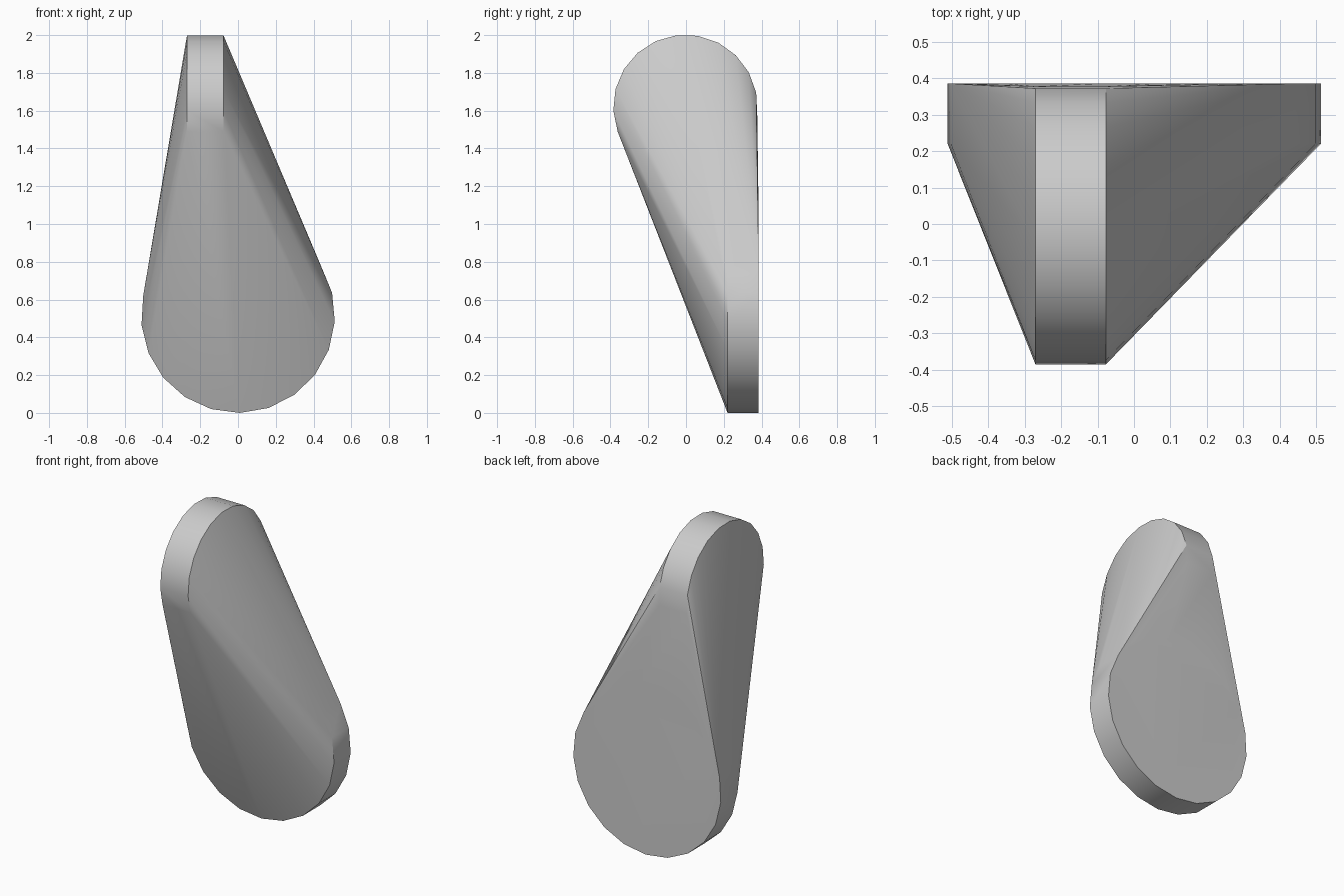
import bpy
import bmesh
from math import sin, cos, radians, tau
from mathutils import Vector

cube = bpy.data.objects.get("Cube")
if cube:
    bpy.data.objects.remove(cube, do_unlink=True)

SIDES = 21

grey = bpy.data.materials.new("plain grey")
grey.use_nodes = True
colour = (0.6, 0.6, 0.6, 1)
grey.diffuse_color = colour
grey.node_tree.nodes["Principled BSDF"].inputs["Base Color"].default_value = colour


def add_disc(bm, centre, axis, across, start, end, radius, phase):
    """Add the two rims of a short cylinder lying along a horizontal axis."""
    for depth in (start, end):
        for i in range(SIDES):
            a = phase + tau * i / SIDES
            bm.verts.new(centre + axis * depth
                         + across * radius * sin(a) + Vector((0, 0, radius * cos(a))))


X, Y = Vector((1, 0, 0)), Vector((0, 1, 0))
bm = bmesh.new()

# Lower disc faces the front, upper disc faces the side
add_disc(bm, Vector((0, 0, 0.513)), Y, X, 0.22, 0.385, 0.513, radians(179))
add_disc(bm, Vector((0, -0.003, 1.62)), X, Y, -0.27, -0.077, 0.382, radians(10))

# One taut skin around both discs
hull = bmesh.ops.convex_hull(bm, input=bm.verts[:])
unused = {g for g in hull["geom_interior"] + hull["geom_unused"]
          if isinstance(g, bmesh.types.BMVert)}
bmesh.ops.delete(bm, geom=list(unused), context="VERTS")
bmesh.ops.dissolve_limit(bm, angle_limit=radians(0.2),
                         verts=bm.verts[:], edges=bm.edges[:])
bmesh.ops.recalc_face_normals(bm, faces=bm.faces[:])

mesh = bpy.data.meshes.new("twisted_wedge")
bm.to_mesh(mesh)
bm.free()
mesh.materials.append(grey)
wedge = bpy.data.objects.new("twisted_wedge", mesh)
bpy.context.collection.objects.link(wedge)

# Smooth sides with crisp rims
bpy.ops.object.select_all(action="DESELECT")
wedge.select_set(True)
bpy.context.view_layer.objects.active = wedge
bpy.ops.object.shade_smooth_by_angle(angle=radians(30))
